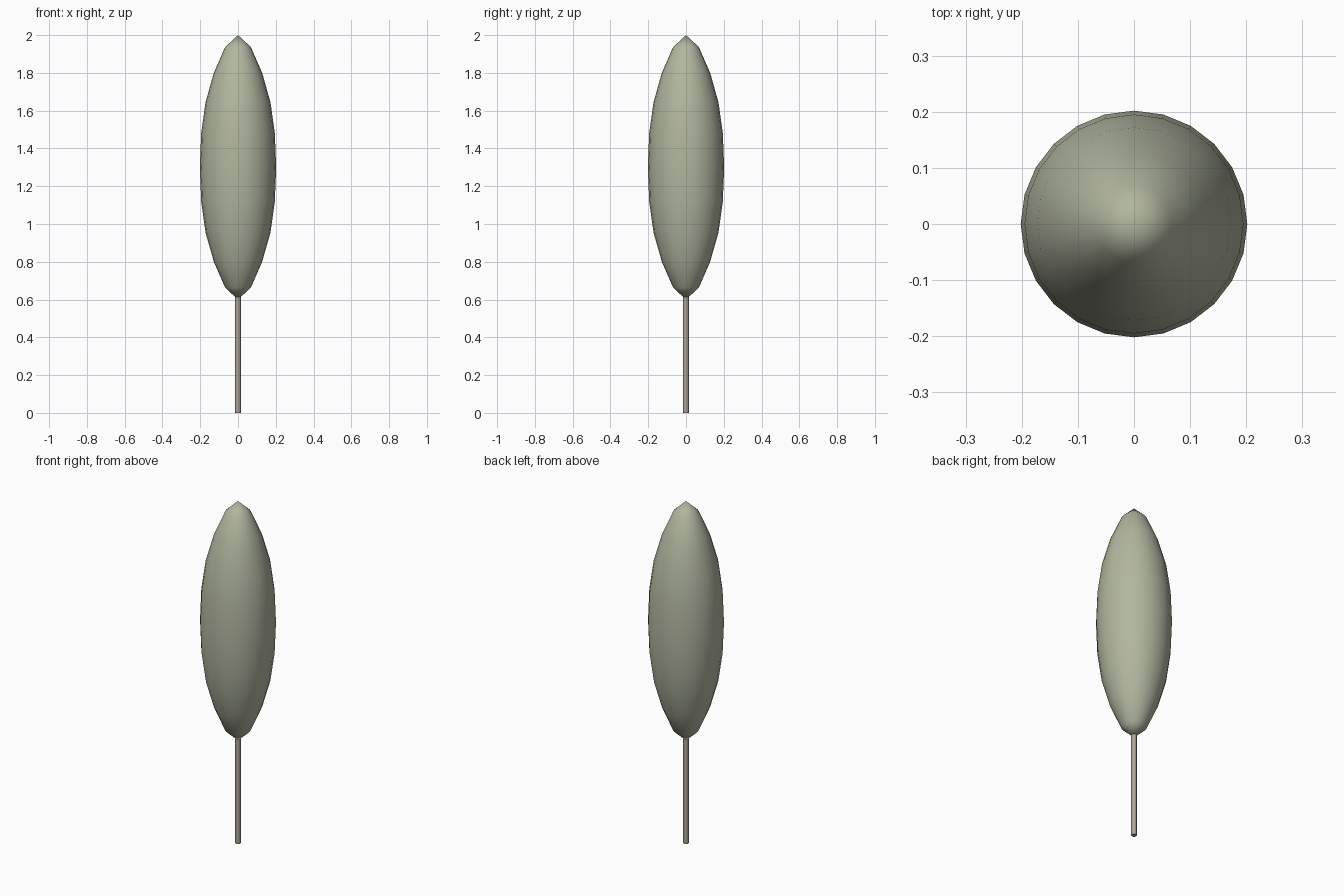
import bpy, bmesh, math

if "Cube" in bpy.data.objects:
    bpy.data.objects.remove(bpy.data.objects["Cube"])


def lathe(name, profile, sides, color, smooth):
    """Revolve (radius, z) points around the z axis."""
    bm = bmesh.new()
    rings = []
    for r, z in profile:
        if r == 0:
            rings.append([bm.verts.new((0, 0, z))] * sides)
        else:
            rings.append([bm.verts.new((r * math.cos(math.tau * i / sides),
                                        r * math.sin(math.tau * i / sides), z))
                          for i in range(sides)])
    for low, high in zip(rings, rings[1:]):
        for i in range(sides):
            j = (i + 1) % sides
            corners = dict.fromkeys((low[i], low[j], high[j], high[i]))
            if len(corners) > 2:
                bm.faces.new(list(corners))
    bmesh.ops.recalc_face_normals(bm, faces=bm.faces)
    mesh = bpy.data.meshes.new(name)
    bm.to_mesh(mesh)
    bm.free()
    obj = bpy.data.objects.new(name, mesh)
    bpy.context.collection.objects.link(obj)
    mat = bpy.data.materials.new(name + "_colour")
    mat.diffuse_color = color
    mat.use_nodes = True
    mat.node_tree.nodes["Principled BSDF"].inputs["Base Color"].default_value = mat.diffuse_color
    mesh.materials.append(mat)
    bpy.context.view_layer.objects.active = obj
    obj.select_set(True)
    bpy.ops.object.shade_smooth_by_angle(angle=math.radians(smooth))
    obj.select_set(False)
    return obj


# Spindle-shaped foliage, symmetric about its middle height
half = [(0, 0.70), (0.068, 0.637), (0.128, 0.50), (0.172, 0.345),
        (0.195, 0.18), (0.202, 0.0)]
middle = 1.3
profile = [(r, middle - h) for r, h in half] + [(r, middle + h) for r, h in half[-2::-1]]
lathe("foliage", profile, 24, (0.44, 0.47, 0.35, 1), 60)

# Slim trunk
lathe("trunk", [(0, 0), (0.015, 0), (0.015, 0.62), (0, 0.62)], 12,
      (0.42, 0.38, 0.32, 1), 40)
